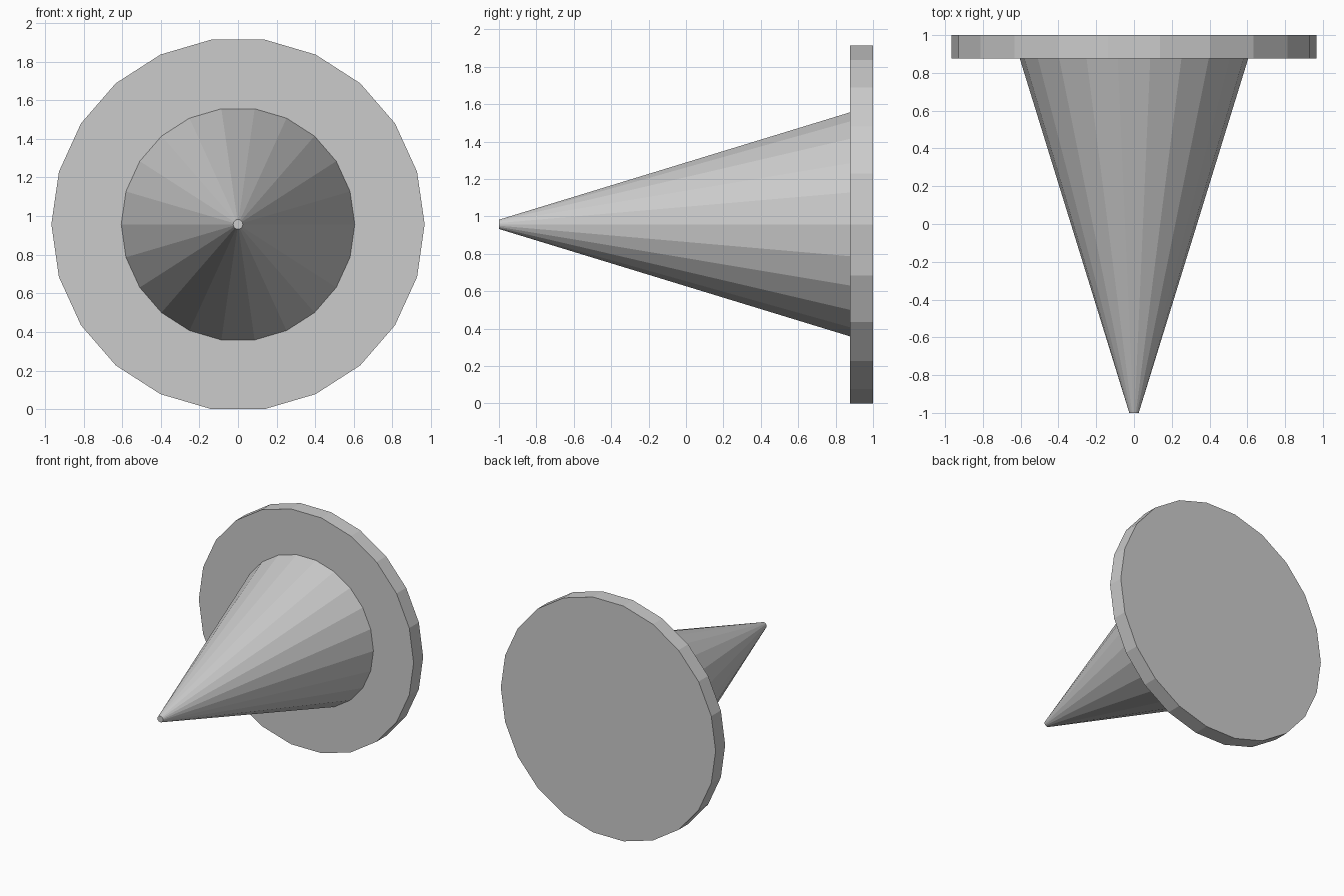
import bpy, bmesh
from math import cos, sin, tau

if "Cube" in bpy.data.objects:
    bpy.data.objects.remove(bpy.data.objects["Cube"])

SIDES = 22
R_DISC = 0.967
CENTRE_Z = R_DISC * sin(tau * 5 / SIDES)  # lowest flat rests on z = 0


def turned(name, profile):
    """Flat-faced solid turned about the y axis from (radius, y) points."""
    bm = bmesh.new()
    rings = [[bm.verts.new((r * cos(tau * i / SIDES), y, CENTRE_Z + r * sin(tau * i / SIDES)))
              for i in range(SIDES)] for r, y in profile]
    for a, b in zip(rings, rings[1:]):
        for i in range(SIDES):
            j = (i + 1) % SIDES
            bm.faces.new((a[i], a[j], b[j], b[i]))
    bm.faces.new(rings[0])
    bm.faces.new(rings[-1])
    bmesh.ops.recalc_face_normals(bm, faces=bm.faces)
    mesh = bpy.data.meshes.new(name)
    bm.to_mesh(mesh)
    bm.free()
    obj = bpy.data.objects.new(name, mesh)
    bpy.context.collection.objects.link(obj)
    return obj


# Round back plate
turned("back_plate", [(R_DISC, 0.877), (R_DISC, 1.0)])

# Spike with a small blunt tip
turned("spike", [(0.025, -1.0), (0.605, 0.877)])
